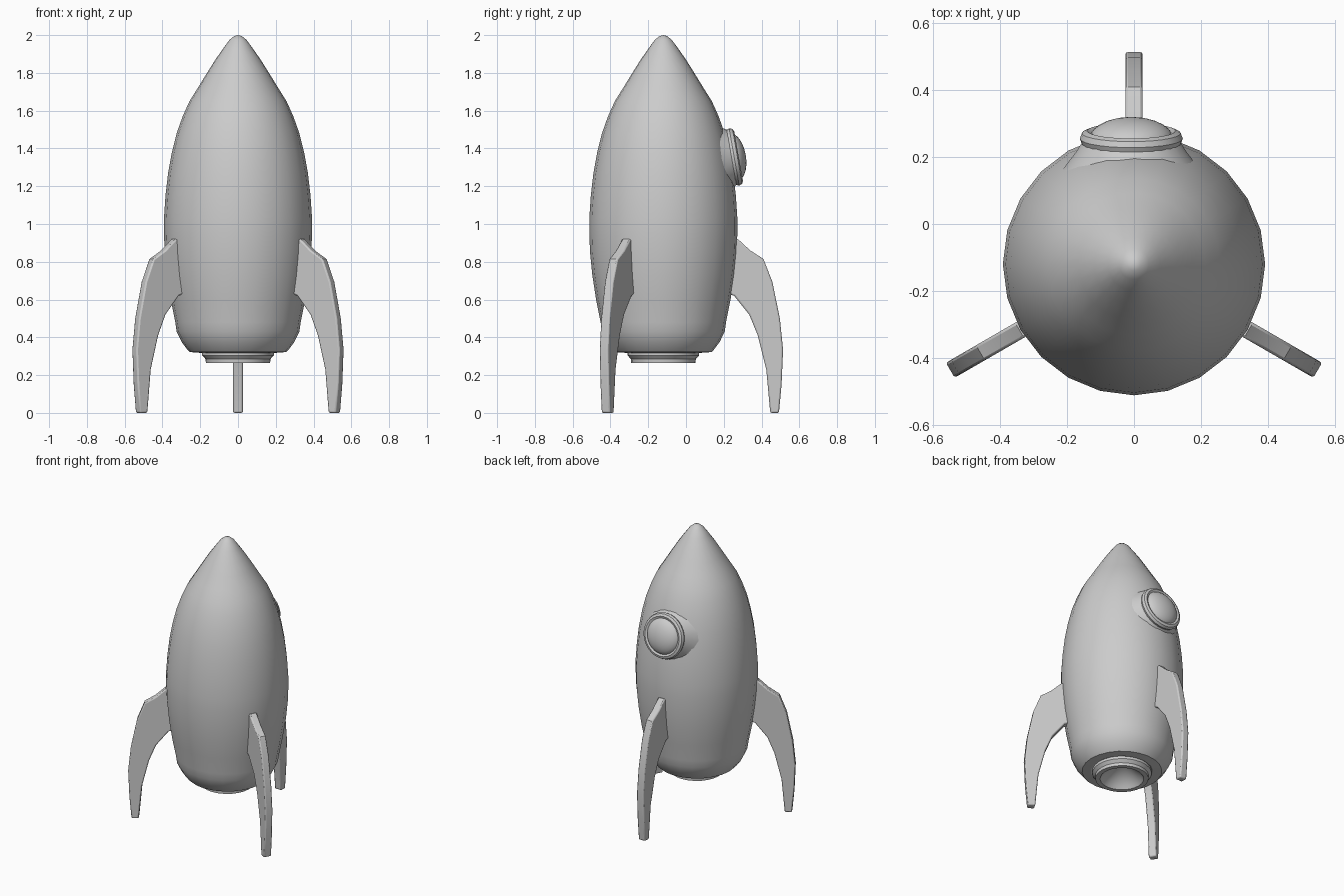
import bpy, bmesh, math
from mathutils import Matrix, Vector

if "Cube" in bpy.data.objects:
    bpy.data.objects.remove(bpy.data.objects["Cube"])

AXIS = Vector((0, -0.12, 0))  # rocket axis, offset so the whole model is centred


def finish(name, bm, matrix=None, angle=30):
    bmesh.ops.remove_doubles(bm, verts=bm.verts, dist=1e-5)
    bmesh.ops.recalc_face_normals(bm, faces=bm.faces)
    me = bpy.data.meshes.new(name)
    bm.to_mesh(me)
    bm.free()
    ob = bpy.data.objects.new(name, me)
    bpy.context.collection.objects.link(ob)
    ob.matrix_world = matrix or Matrix.Translation(AXIS)
    bpy.ops.object.select_all(action='DESELECT')
    ob.select_set(True)
    bpy.context.view_layer.objects.active = ob
    bpy.ops.object.shade_smooth_by_angle(angle=math.radians(angle))
    return ob


def lathe(name, profile, steps, matrix=None, closed=False):
    bm = bmesh.new()
    vs = [bm.verts.new((r, 0, z)) for r, z in profile]
    pairs = list(zip(vs, vs[1:])) + ([(vs[-1], vs[0])] if closed else [])
    edges = [bm.edges.new(p) for p in pairs]
    bmesh.ops.spin(bm, geom=vs + edges, axis=(0, 0, 1), cent=(0, 0, 0),
                   angle=math.tau, steps=steps)
    return finish(name, bm, matrix)


# Hull
lathe("hull", [(0, 2), (.02, 1.995), (.045, 1.975), (.078, 1.93), (.12, 1.87),
               (.167, 1.795), (.213, 1.72), (.257, 1.65), (.293, 1.57),
               (.325, 1.48), (.35, 1.38), (.37, 1.27), (.384, 1.15),
               (.392, 1.03), (.392, .95), (.388, .85), (.376, .73),
               (.356, .6), (.332, .48), (.325, .43), (.298, .375),
               (.268, .335), (.255, .322), (.2, .318), (0, .42)], 24)

# Engine nozzle with conical recess
lathe("engine_nozzle", [(.19, .33), (.19, .305), (.172, .285), (.17, .265),
                        (.14, .265), (.125, .285), (0, .40)], 24)

# Porthole: flared seat, ring and domed glass, tilted with the hull
port = Matrix.Translation((-.008, .255, 1.355)) @ Matrix.Rotation(math.radians(-80), 4, 'X')
lathe("porthole_seat", [(.21, -.1), (.165, -.04), (.14, 0), (0, 0)], 24, port)
ring = [(.132 + .022 * math.cos(a), .024 * math.sin(a))
        for a in (math.tau * i / 8 for i in range(8))]
lathe("porthole_ring", ring, 28, port, closed=True)
glass = [(.125 * math.cos(a), .062 * math.sin(a))
         for a in (math.pi / 2 * i / 7 for i in range(7))] + [(0, .062)]
lathe("porthole_glass", glass, 28, port)

# Three curved fins: outline in (radius, height), extruded sideways
outline = [(.34, .88), (.375, .918), (.395, .92), (.46, .86), (.53, .815),
           (.577, .695), (.617, .5), (.634, .335), (.626, .15), (.612, 0),
           (.566, 0), (.545, .23), (.5, .41), (.455, .52), (.375, .62), (.32, .64)]
THICK = .052
for i, label in enumerate(("back_fin", "left_fin", "right_fin")):
    bm = bmesh.new()
    face = bm.faces.new([bm.verts.new((r, -THICK / 2, z)) for r, z in outline])
    ext = bmesh.ops.extrude_face_region(bm, geom=[face])
    bmesh.ops.translate(bm, vec=(0, THICK, 0),
                        verts=[v for v in ext["geom"] if isinstance(v, bmesh.types.BMVert)])
    turn = Matrix.Rotation(math.radians(90 + 120 * i), 4, 'Z')
    fin = finish(label, bm, Matrix.Translation(AXIS) @ turn)
    bev = fin.modifiers.new("soft_edges", 'BEVEL')
    bev.width = .008
    bev.segments = 2
    bev.limit_method = 'ANGLE'
    bev.angle_limit = math.radians(50)
